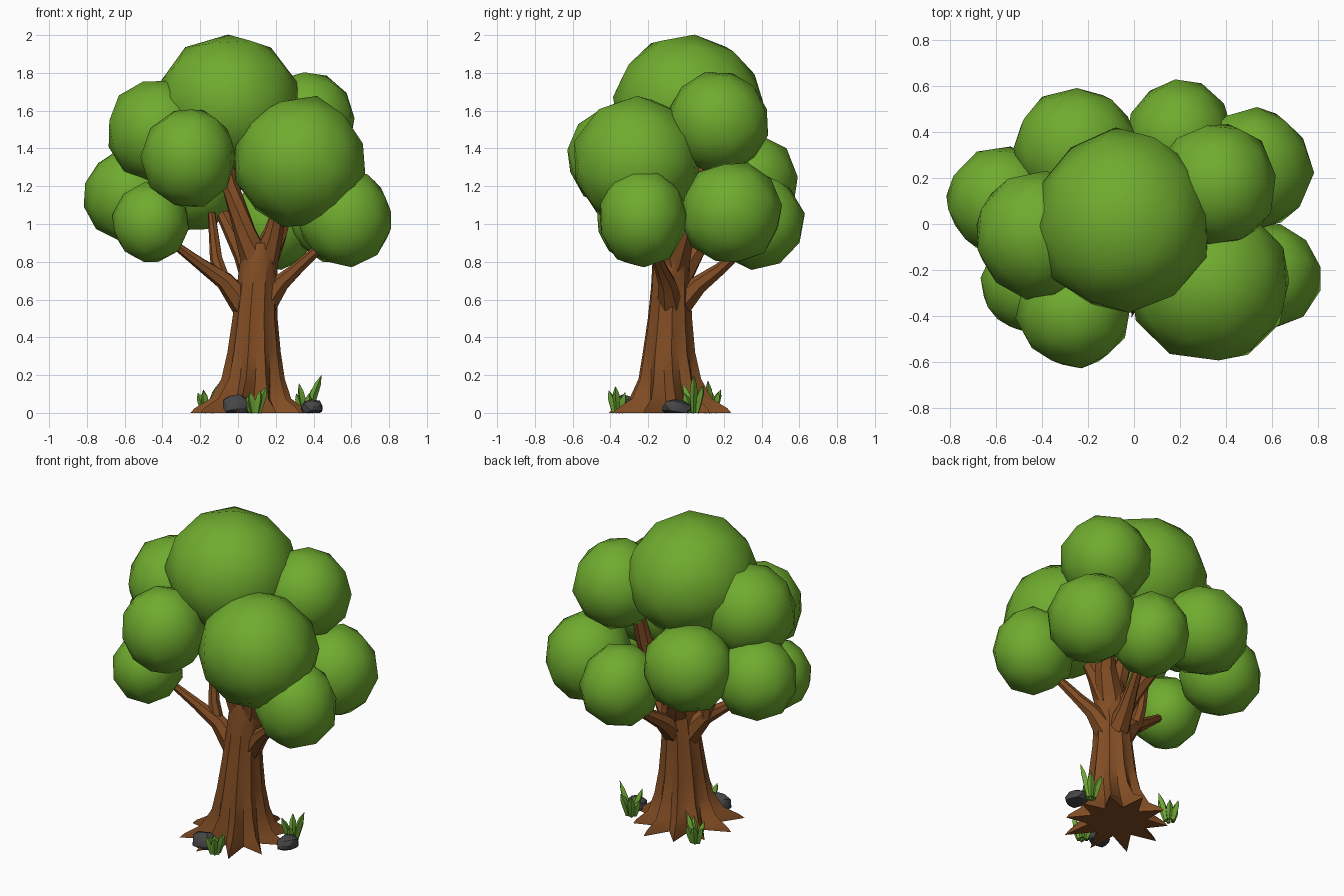
import bpy, bmesh, math, random
from mathutils import Vector, Matrix

random.seed(4)
if "Cube" in bpy.data.objects:
    bpy.data.objects.remove(bpy.data.objects["Cube"])


def material(name, rgb):
    m = bpy.data.materials.new(name)
    m.use_nodes = True
    m.diffuse_color = (*rgb, 1)
    m.node_tree.nodes["Principled BSDF"].inputs["Base Color"].default_value = (*rgb, 1)
    return m


LEAF = material("leaf green", (0.16, 0.41, 0.028))
GRASS = material("grass green", (0.15, 0.38, 0.035))
BARK = material("bark brown", (0.225, 0.075, 0.018))
STONE = material("stone grey", (0.06, 0.06, 0.062))


def finish(name, bm, mat, angle):
    bmesh.ops.recalc_face_normals(bm, faces=bm.faces)
    me = bpy.data.meshes.new(name)
    bm.to_mesh(me)
    bm.free()
    me.materials.append(mat)
    ob = bpy.data.objects.new(name, me)
    bpy.context.collection.objects.link(ob)
    bpy.ops.object.select_all(action='DESELECT')
    ob.select_set(True)
    bpy.context.view_layer.objects.active = ob
    bpy.ops.object.shade_smooth_by_angle(angle=math.radians(angle))
    return ob


def loft(bm, rings):
    """Skin a list of equal-length point rings and cap both ends."""
    rows = [[bm.verts.new(p) for p in ring] for ring in rings]
    n = len(rows[0])
    for a, b in zip(rows, rows[1:]):
        for i in range(n):
            j = (i + 1) % n
            bm.faces.new((a[i], a[j], b[j], b[i]))
    bm.faces.new(rows[0][::-1])
    bm.faces.new(rows[-1])


def tube(bm, points, radii, sides=7):
    """Tapered tube along a path."""
    pts = [Vector(p) for p in points]
    rings = []
    for i, p in enumerate(pts):
        d = pts[min(i + 1, len(pts) - 1)] - pts[max(i - 1, 0)]
        rot = d.to_track_quat('Z', 'Y')
        rings.append([p + rot @ Vector((radii[i] * math.cos(t), radii[i] * math.sin(t), 0))
                      for t in (math.tau * k / sides for k in range(sides))])
    loft(bm, rings)


def blob(name, centre, size, mat, jitter, angle):
    bm = bmesh.new()
    bmesh.ops.create_icosphere(bm, subdivisions=2, radius=1)
    spin = Matrix.Rotation(random.uniform(0, 6), 3, 'Z') @ Matrix.Rotation(random.uniform(0, 6), 3, 'X')
    for v in bm.verts:
        p = spin @ v.co * random.uniform(1 - jitter, 1 + jitter)
        v.co = Vector(centre) + Vector(s * c for s, c in zip(size, p))
        v.co.z = max(v.co.z, 0)
    return finish(name, bm, mat, angle)


# Trunk: star-shaped root flare that narrows to a round stem
LOBES = 10
reach = [random.uniform(0.86, 1.08) for _ in range(LOBES)]
# z, centre x, centre y, ridge radius, valley radius
PROFILE = [(0, .065, -.07, .335, .17), (.025, .065, -.07, .31, .165), (.075, .07, -.075, .225, .15),
           (.18, .08, -.085, .17, .135), (.32, .085, -.09, .142, .125), (.5, .09, -.085, .12, .11),
           (.66, .1, -.08, .108, .1), (.8, .11, -.08, .1, .095), (.9, .12, -.075, .085, .08)]
bm = bmesh.new()
rings = []
for z, cx, cy, ridge, valley in PROFILE:
    ring = []
    for k in range(2 * LOBES):
        t = math.tau * (k + 0.3) / (2 * LOBES)
        flare = max(0, 1 - z / 0.2)
        r = valley if k % 2 else ridge * (1 + flare * (reach[k // 2] - 1))
        ring.append((cx + r * math.cos(t), cy + r * math.sin(t), z))
    rings.append(ring)
loft(bm, rings)
finish("trunk", bm, BARK, 40)

# Branches reaching into the foliage
BRANCHES = {
    "centre_branch": ([(.11, -.08, .76), (.04, -.11, .95), (-.04, -.1, 1.2), (-.08, -.06, 1.42)],
                      [.085, .06, .045, .03]),
    "upper_left_branch": ([(.12, -.06, .78), (.2, -.02, .95), (.26, .05, 1.15), (.28, .12, 1.42)],
                          [.085, .065, .05, .035]),
    "upper_front_branch": ([(.13, -.08, .78), (.19, -.12, .95), (.23, -.18, 1.12)], [.08, .05, .035]),
    "low_right_branch": ([(.06, -.08, .54), (-.07, -.1, .7), (-.2, -.13, .79), (-.36, -.18, .91)],
                         [.08, .05, .033, .02]),
    "right_fork": ([(-.08, -.1, .69), (-.115, -.08, .82), (-.14, -.05, 1.06)], [.045, .034, .02]),
    "low_left_branch": ([(.12, -.08, .55), (.23, -.1, .69), (.31, -.13, .76), (.44, -.18, .88)],
                        [.08, .048, .035, .025]),
    "back_branch": ([(.1, -.06, .55), (.12, .07, .68), (.16, .18, .76), (.2, .3, .87)],
                    [.08, .05, .035, .025]),
    "back_right_branch": ([(.1, -.06, .68), (.03, .04, .84), (-.08, .16, 1.05)], [.08, .055, .035]),
}
for name, (path, radii) in BRANCHES.items():
    bm = bmesh.new()
    tube(bm, path, radii)
    finish(name, bm, BARK, 50)

# Foliage clumps: centre and size
CLUMPS = {
    "crown": ((-.05, .01, 1.64), (.38, .40, .36)),
    "upper_right": ((-.42, -.05, 1.49), (.27, .28, .28)),
    "upper_left": ((.36, .17, 1.54), (.26, .27, .27)),
    "front_left": ((.33, -.26, 1.33), (.35, .34, .345)),
    "front_right": ((-.26, -.38, 1.35), (.25, .245, .265)),
    "low_right": ((-.46, -.26, 1.01), (.205, .21, .215)),
    "far_right": ((-.57, .1, 1.15), (.245, .24, .245)),
    "low_left": ((.57, -.23, 1.03), (.245, .235, .26)),
    "back_far_left": ((.52, .24, 1.06), (.255, .265, .27)),
    "back_right": ((-.25, .33, 1.22), (.27, .265, .26)),
    "back_left": ((.2, .38, 1.01), (.23, .245, .25)),
}
for name, (centre, size) in CLUMPS.items():
    blob("foliage_" + name, centre, [s * 1.015 for s in size], LEAF, 0.025, 60)

# Stones by the roots
blob("front_stone", (-.01, -.33, .035), (.075, .06, .06), STONE, 0.1, 25)
blob("side_stone", (.39, -.05, .025), (.06, .08, .05), STONE, 0.1, 25)

# Grass tufts: leaning pointed blades
TUFTS = {"front_grass": (.09, -.36, .14), "side_grass": (.36, .04, .2), "back_grass": (-.16, .13, .17)}
for name, (x, y, height) in TUFTS.items():
    bm = bmesh.new()
    for k in range(6):
        t = math.tau * k / 6 + random.uniform(-.3, .3)
        out = Vector((math.cos(t), math.sin(t), 0))
        h = height * (1 if k == 0 else random.uniform(.5, .85))
        base = Vector((x, y, 0)) + out * .022
        path = [base + out * lean * h + Vector((0, 0, h * up))
                for up, lean in ((0, 0), (.5, .1), (.75, .2), (1, .3))]
        tube(bm, path, [.012, .021, .017, .001], 4)
    finish(name, bm, GRASS, 30)
